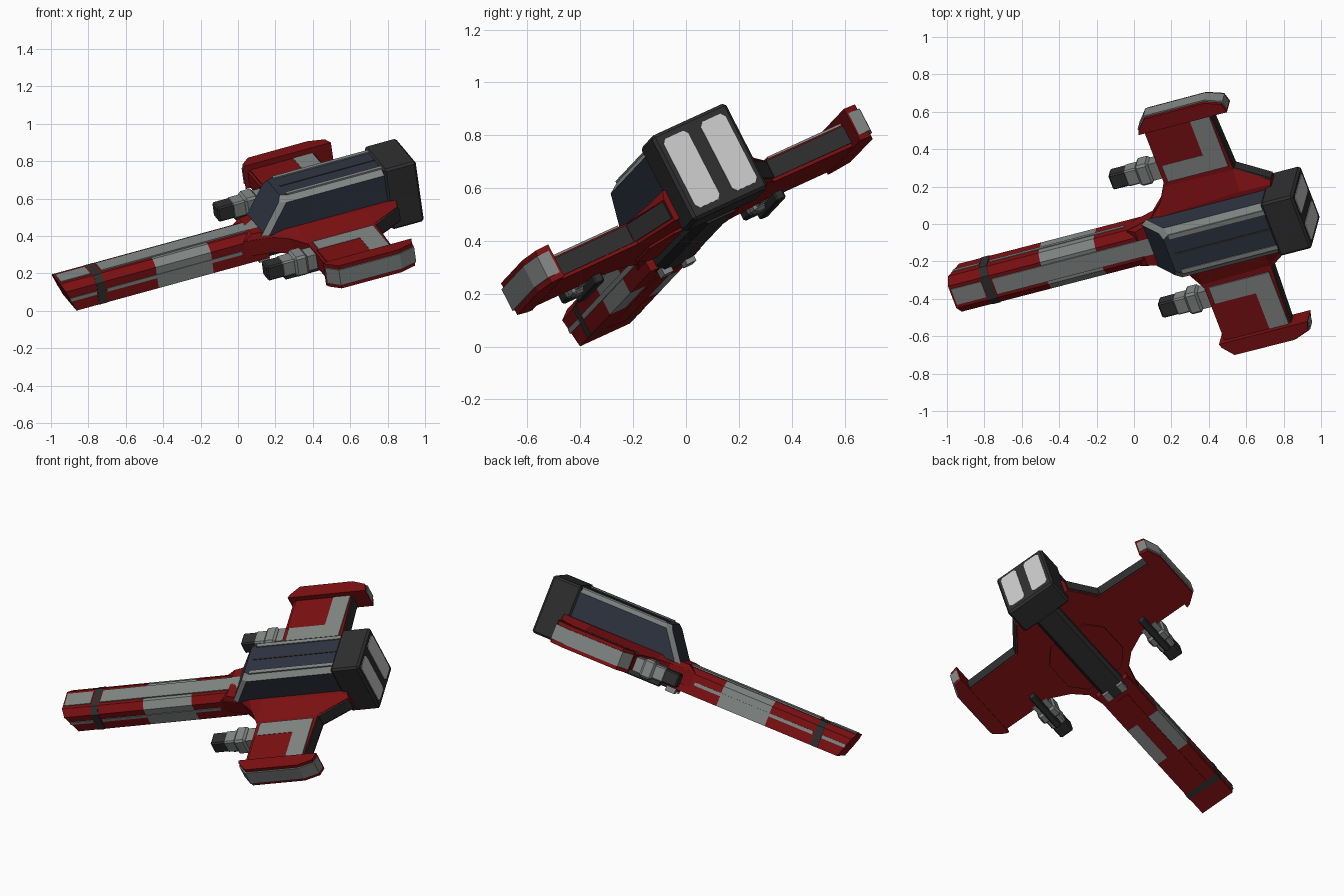
import bpy, bmesh
from mathutils import Matrix, Vector

if "Cube" in bpy.data.objects:
    bpy.data.objects.remove(bpy.data.objects["Cube"])

# Ship frame: p = backwards, q = sideways, w = ship's own up
A = Vector((.935, .242, .256)).normalized()
S = Vector((-.327, .862, .396))
S = (S - A * S.dot(A)).normalized()
U = A.cross(S)
M = Matrix((A, S, U)).transposed().to_4x4() @ Matrix.Translation((0, .051, 0))


def mat(name, c):
    m = bpy.data.materials.new(name)
    m.diffuse_color = (*c, 1)
    m.use_nodes = True
    m.node_tree.nodes["Principled BSDF"].inputs["Base Color"].default_value = m.diffuse_color
    return m


RED = mat("red", (.20, .005, .006))
GREY = mat("grey", (.22, .24, .23))
DARK = mat("dark", (.028, .028, .028))
BLUE = mat("blue", (.027, .034, .053))
LIGHT = mat("light", (.55, .55, .55))


def rings(name, loops, m, bevel=0, extra=None, pick=None):
    """Bridge equal-sized loops of points, cap both ends, place in world."""
    bm = bmesh.new()
    vs = [[bm.verts.new(c) for c in l] for l in loops]
    n = len(vs[0])
    bm.faces.new(vs[0])
    bm.faces.new(vs[-1])
    for r in range(len(vs) - 1):
        for i in range(n):
            j = (i + 1) % n
            f = bm.faces.new((vs[r][i], vs[r][j], vs[r + 1][j], vs[r + 1][i]))
            if pick and pick(r, i):
                f.material_index = 1
    bmesh.ops.recalc_face_normals(bm, faces=bm.faces)
    if bevel:
        bmesh.ops.bevel(bm, geom=bm.edges[:], offset=bevel, segments=1, affect='EDGES')
    bm.transform(M)
    me = bpy.data.meshes.new(name)
    bm.to_mesh(me)
    bm.free()
    me.materials.append(m)
    if extra:
        me.materials.append(extra)
    ob = bpy.data.objects.new(name, me)
    bpy.context.collection.objects.link(ob)
    return ob


def slab(name, plan, w0, w1, m, top=None, **k):
    return rings(name, [[(p, q, w0) for p, q in plan],
                        [(p, q, w1) for p, q in (top or plan)]], m, **k)


def box(name, p0, p1, q0, q1, w0, w1, m, bevel=0):
    return slab(name, [(p0, q0), (p1, q0), (p1, q1), (p0, q1)], w0, w1, m, bevel=bevel)


def mirror(half):
    return half + [(a, -b) for a, b in reversed(half)]


def section(half, p, shear=0, w0=0, k=1):
    """Cross-section ring from half outline (q, w); shear slants it along p."""
    pts = half + [(-q, w) for q, w in reversed(half)]
    return [(p + shear * (w - w0), q * k, w) for q, w in pts]


# long nose boom in coloured segments with slanted tip
boom = [(.11, .29), (.11, .415), (.068, .447)]
for name, p0, p1, m, sh in (
        ("nose_tip", -.905, -.77, RED, -.36), ("boom_front", -.73, -.435, RED, 0),
        ("boom_middle", -.435, -.12, GREY, 0), ("boom_rear", -.12, .2, RED, 0)):
    rings(name, [section(boom, p0, sh, .29), section(boom, p1)], m)
rings("nose_collar", [section(boom, -.775, 0, 0, 1.03), section(boom, -.73, 0, 0, 1.03)], DARK)
box("boom_top_strip", -.72, .2, -.048, .048, .44, .455, GREY)
box("nose_top_strip", -.95, -.78, -.048, .048, .44, .452, GREY)
box("boom_belly_strip", -.72, .1, -.04, .04, .283, .3, RED)

# wing slab and the raised hull over it
plan = mirror([(.07, .11), (.22, .145), (.30, .22), (.36, .33), (.36, .67), (.735, .67),
               (.75, .30), (.92, .185)])
slab("wing_slab", plan, .332, .423, RED)
base = mirror([(.07, .108), (.22, .145), (.30, .22), (.36, .32), (.745, .31), (.92, .185)])
crest = mirror([(.12, .105), (.2, .125), (.28, .15), (.36, .16), (.745, .18), (.92, .175)])
slab("hull", base, .42, .455, RED, top=crest)

# canopy with grey frame on the bevelled edges
cab = [(.153, .44), (.153, .608), (.118, .634)]
rings("canopy", [section(cab, .165, .72, .44, .84), section(cab, .20, .72, .44),
                 section(cab, .9)],
      BLUE, extra=GREY, pick=lambda r, i: i in (1, 3) or (r == 0 and i != 2))
for s in (1, -1):
    box("canopy_side_rail", .34, .885, s * .095, s * .12, .627, .641, GREY)
box("canopy_centre_line", .34, .885, -.006, .006, .63, .637, DARK)

# engine block with two glowing exhaust panels
box("engine_block", .88, 1.064, -.164, .164, .281, .645, DARK, bevel=.012)
for s in (1, -1):
    c = [(s * .028, .335), (s * .042, .318), (s * .122, .318), (s * .136, .335),
         (s * .136, .595), (s * .122, .612), (s * .042, .612), (s * .028, .595)]
    rings("exhaust_panel", [[(p, q, w) for q, w in c] for p in (1.05, 1.067)], LIGHT)

# belly: keel, plate and clips
rings("keel", [section([(.06, .274), (.08, .30), (.08, .35)], p) for p in (.14, .89)], DARK)
slab("belly_plate", mirror([(.26, .12), (.36, .20), (.56, .20), (.66, .12)]), .322, .34, RED)
for s in (1, -1):
    box("belly_clip", .15, .21, s * .03, s * .07, .255, .3, GREY)

for s in (1, -1):
    # boom side rail
    for p0, p1 in ((-.93, -.78), (-.72, .05)):
        box("boom_side_rail", p0, p1, s * .1, s * .114, .352, .372, GREY)
    # wing panels
    box("wing_panel_rear", .62, .73, s * .33, s * .66, .415, .432, GREY)
    box("wing_panel_inner", .385, .62, s * .33, s * .43, .415, .432, GREY)
    box("wing_panel_outer", .375, .62, s * .43, s * .66, .415, .43, RED)
    # dark trailing faces
    slab("wing_trailing_face", [(.73, s * .31), (.755, s * .31), (.742, s * .66), (.72, s * .66)],
         .345, .417, DARK)
    slab("fairing_trailing_face", [(.74, s * .295), (.755, s * .308), (.925, s * .195),
                                   (.91, s * .18)], .345, .417, DARK)
    # wing tip pod with grey rim
    tip = [(.335, .652), (.342, .675), (.395, .735), (.735, .737), (.825, .705), (.84, .652)]
    rim = [(.34, .657), (.336, .678), (.391, .743), (.739, .745), (.832, .711), (.838, .657)]
    slab("tip_pod", [(p, s * q) for p, q in tip], .326, .462, RED)
    slab("tip_rim", [(p, s * q) for p, q in rim], .348, .44, GREY)
    # wing cannon
    c = s * .40
    box("cannon_muzzle", .08, .18, c - .045, c + .045, .33, .415, DARK, bevel=.008)
    box("cannon_body", .165, .27, c - .048, c + .048, .328, .418, GREY, bevel=.008)
    box("cannon_collar", .235, .31, c - .062, c + .062, .314, .43, GREY, bevel=.012)
    box("cannon_breech", .30, .38, c - .05, c + .05, .33, .415, GREY)
    box("cannon_under_rod", .18, .46, c - .02, c + .02, .297, .34, DARK, bevel=.006)
